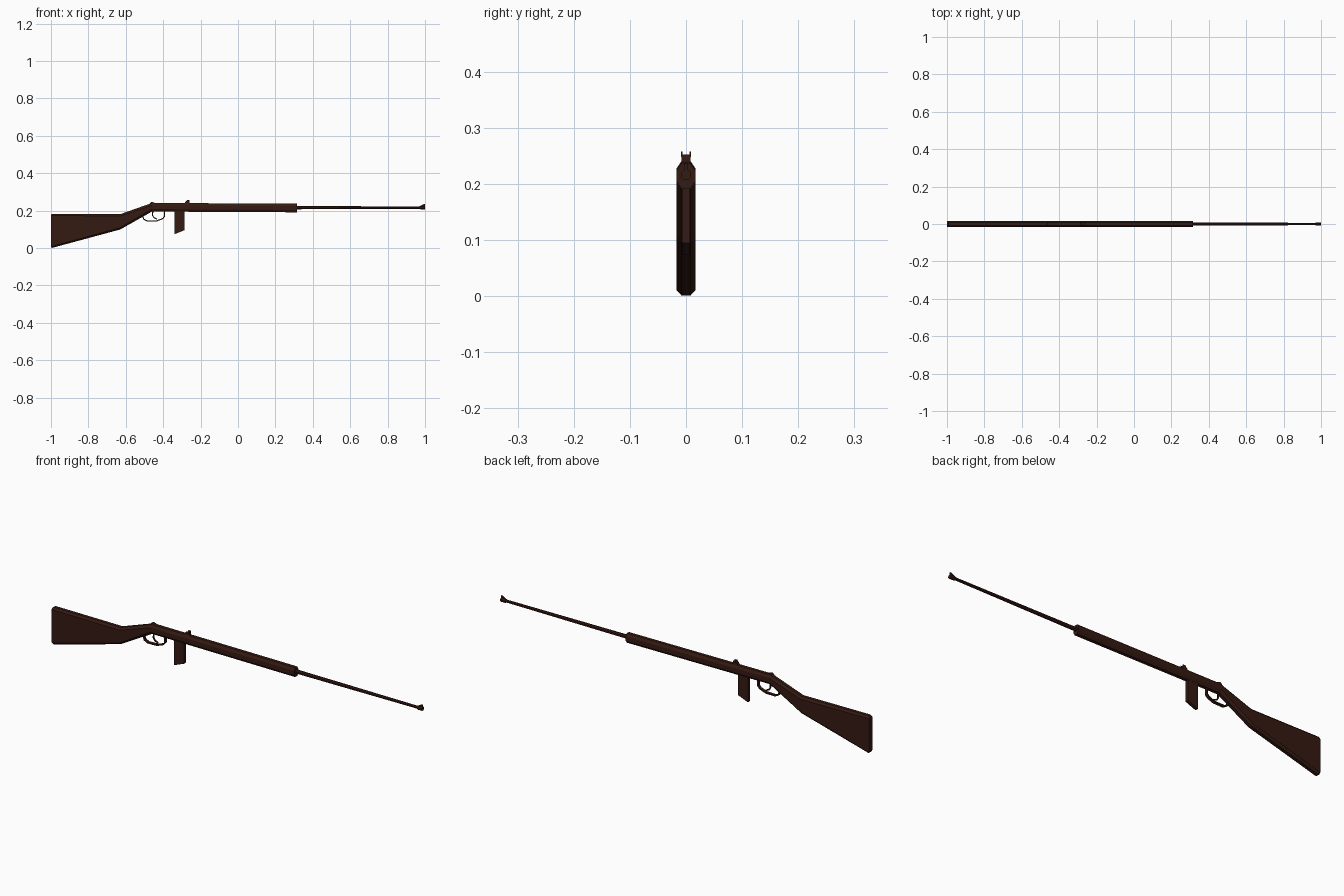
import bpy, bmesh, math
from mathutils import Vector

if "Cube" in bpy.data.objects:
    bpy.data.objects.remove(bpy.data.objects["Cube"])

mat = bpy.data.materials.new("dark_brown")
mat.diffuse_color = (0.036, 0.010, 0.006, 1)
mat.use_nodes = True
mat.node_tree.nodes["Principled BSDF"].inputs["Base Color"].default_value = mat.diffuse_color


def finish(name, bm):
    bmesh.ops.recalc_face_normals(bm, faces=bm.faces)
    me = bpy.data.meshes.new(name)
    bm.to_mesh(me)
    bm.free()
    me.materials.append(mat)
    ob = bpy.data.objects.new(name, me)
    bpy.context.collection.objects.link(ob)
    return ob


def loft(name, rings):
    bm = bmesh.new()
    rs = [[bm.verts.new(p) for p in r] for r in rings]
    n = len(rs[0])
    for a, b in zip(rs, rs[1:]):
        for i in range(n):
            bm.faces.new((a[i], a[(i + 1) % n], b[(i + 1) % n], b[i]))
    bm.faces.new(rs[0])
    bm.faces.new(rs[-1])
    return finish(name, bm)


def octagon(x, lo, hi, w, c, d):
    # eight-sided section with chamfer depth c and flat half width d
    half = [(d, lo), (w, lo + c), (w, hi - c), (d, hi)]
    return [(x, y, z) for y, z in half] + [(x, -y, z) for y, z in reversed(half)]


def circle(x, z, r, n=8):
    return [(x, r * math.cos(2 * math.pi * (i + .5) / n),
             z + r * math.sin(2 * math.pi * (i + .5) / n)) for i in range(n)]


def plate(name, pts, w, y=0):
    # xz profile given thickness along y
    return loft(name, [[(x, y + s * w, z) for x, z in pts] for s in (-1, 1)])


def strip(name, path, t, w):
    # flat band following an xz path
    rings = []
    for i, p in enumerate(path):
        a = Vector(path[max(i - 1, 0)])
        b = Vector(path[min(i + 1, len(path) - 1)])
        d = (b - a).normalized()
        n = Vector((-d.y, d.x)) * t
        p = Vector(p)
        q, r = p + n, p - n
        rings.append([(q.x, w, q.y), (q.x, -w, q.y), (r.x, -w, r.y), (r.x, w, r.y)])
    return loft(name, rings)


# wooden stock from butt to fore-end
loft("stock", [
    octagon(-1.0, 0.005, 0.178, 0.015, 0.009, 0.007),
    octagon(-0.993, 0.001, 0.183, 0.0165, 0.009, 0.008),
    octagon(-0.63, 0.099, 0.181, 0.0165, 0.010, 0.008),
    octagon(-0.46, 0.195, 0.241, 0.0165, 0.013, 0.008),
    octagon(0.315, 0.191, 0.237, 0.0165, 0.013, 0.008)])

# receiver rear cap
plate("receiver_cap", [(-0.48, 0.230), (-0.463, 0.248), (-0.44, 0.240), (-0.44, 0.23)], 0.008)

# stepped barrel with flared muzzle
loft("barrel", [circle(0.30, 0.216, 0.0095), circle(0.56, 0.216, 0.0085),
                circle(0.76, 0.216, 0.0075), circle(1.0, 0.216, 0.0065)])
loft("muzzle_collar", [circle(0.97, 0.216, 0.0075), circle(0.978, 0.216, 0.010),
                       circle(1.0, 0.216, 0.010)])
plate("front_sight", [(0.968, 0.221), (0.999, 0.221), (0.999, 0.236), (0.993, 0.235)], 0.003)

# magazine
plate("magazine", [(-0.34, 0.20), (-0.34, 0.074), (-0.287, 0.095), (-0.287, 0.20)], 0.0075)

# trigger guard and trigger
strip("trigger_guard", [(-0.51, 0.172), (-0.503, 0.153), (-0.485, 0.144), (-0.435, 0.145),
                        (-0.403, 0.157), (-0.393, 0.168), (-0.393, 0.200)], 0.003, 0.007)
strip("trigger", [(-0.455, 0.20), (-0.457, 0.175), (-0.450, 0.163), (-0.433, 0.155)], 0.003, 0.003)

# rear sight: base with two ears
plate("rear_sight_base", [(-0.288, 0.236), (-0.258, 0.236), (-0.260, 0.252), (-0.280, 0.250)], 0.008)
for side, name in ((-1, "left"), (1, "right")):
    plate("rear_sight_ear_" + name,
          [(-0.276, 0.248), (-0.259, 0.248), (-0.259, 0.258), (-0.273, 0.258)], 0.001, side * 0.0075)
